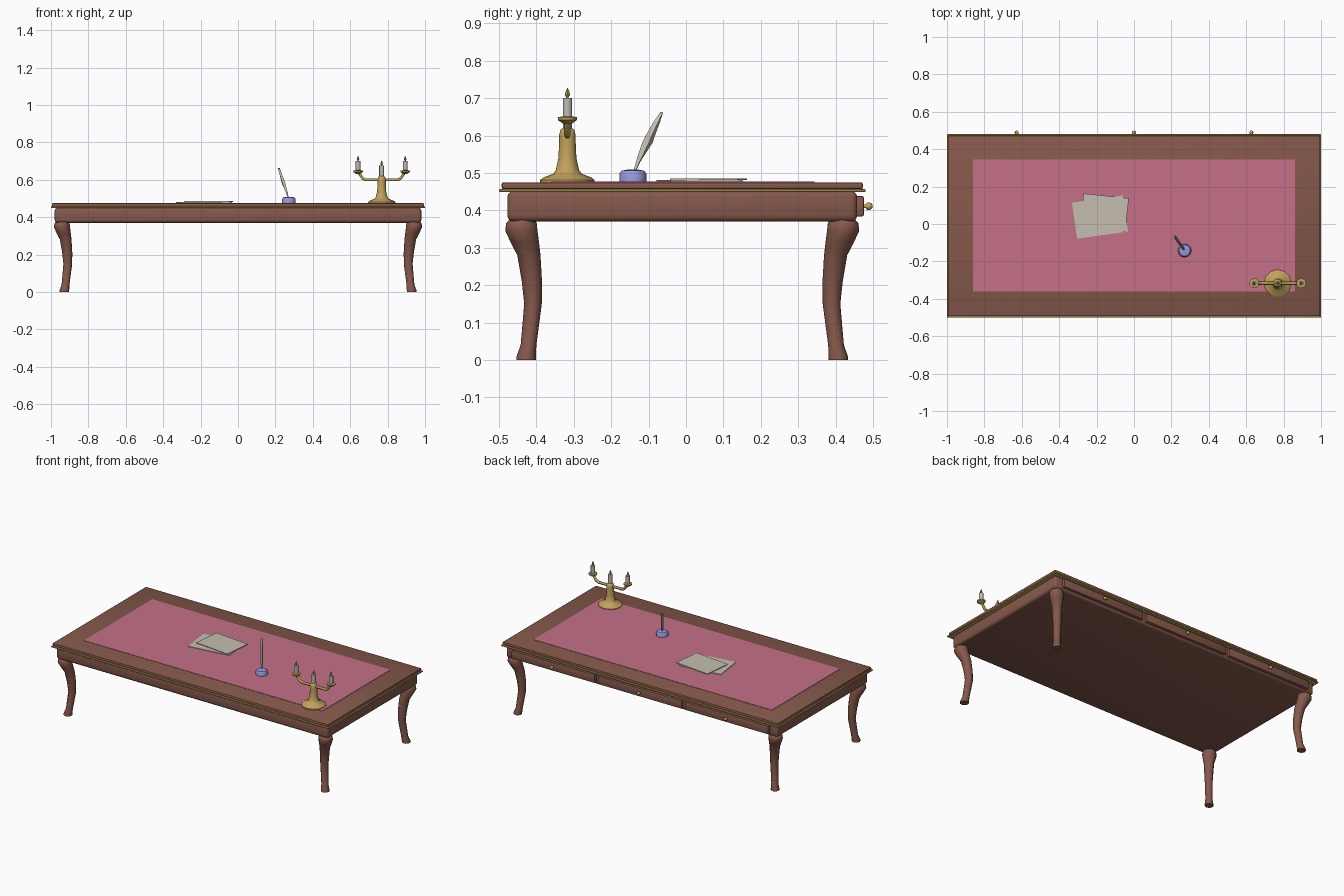
import bpy, bmesh, math
from mathutils import Vector, Matrix

if "Cube" in bpy.data.objects:
    bpy.data.objects.remove(bpy.data.objects["Cube"])

CY = -0.01  # table centre in y (knobs stick out at the back)


def mat(name, rgb):
    m = bpy.data.materials.new(name)
    m.diffuse_color = (*rgb, 1)
    m.use_nodes = True
    m.node_tree.nodes["Principled BSDF"].inputs["Base Color"].default_value = m.diffuse_color
    return m


WOOD = mat("brown wood", (0.235, 0.098, 0.07))
LEATHER = mat("pink leather", (0.56, 0.16, 0.25))
BRASS = mat("brass", (0.54, 0.36, 0.105))
PAPER = mat("paper", (0.56, 0.52, 0.43))
WAX = mat("candle wax", (0.52, 0.49, 0.45))
GLASS = mat("blue glass", (0.30, 0.32, 0.70))


def finish(name, bm, m, smooth=None):
    bmesh.ops.recalc_face_normals(bm, faces=bm.faces[:])
    me = bpy.data.meshes.new(name)
    bm.to_mesh(me)
    bm.free()
    ob = bpy.data.objects.new(name, me)
    bpy.context.collection.objects.link(ob)
    me.materials.append(m)
    if smooth:
        bpy.ops.object.select_all(action='DESELECT')
        ob.select_set(True)
        bpy.context.view_layer.objects.active = ob
        bpy.ops.object.shade_smooth_by_angle(angle=math.radians(smooth))
    return ob


def box(name, centre, size, m, bevel=0, segs=2, rot=0):
    bm = bmesh.new()
    bmesh.ops.create_cube(bm, size=1)
    bmesh.ops.scale(bm, vec=size, verts=bm.verts[:])
    if bevel:
        bmesh.ops.bevel(bm, geom=bm.edges[:], offset=bevel, segments=segs,
                        profile=0.5, affect='EDGES')
    bmesh.ops.transform(bm, verts=bm.verts[:], matrix=Matrix.Translation(centre) @
                        Matrix.Rotation(math.radians(rot), 4, 'Z'))
    return finish(name, bm, m, 40 if bevel else None)


def loft(name, rings, m, sides=12, smooth=40, axis='Z'):
    """Stack of circles (x, y, z, radius), capped; axis 'Y' or 'X' turns the circles."""
    bm = bmesh.new()
    loops = []
    for x, y, z, r in rings:
        loop = []
        for i in range(sides):
            a = 2 * math.pi * i / sides
            c, s = r * math.cos(a), r * math.sin(a)
            d = {'Z': (c, s, 0), 'Y': (c, 0, s), 'X': (0, c, s)}[axis]
            loop.append(bm.verts.new(Vector((x, y, z)) + Vector(d)))
        loops.append(loop)
    for a, b in zip(loops, loops[1:]):
        for i in range(sides):
            j = (i + 1) % sides
            bm.faces.new((a[i], a[j], b[j], b[i]))
    bm.faces.new(loops[0])
    bm.faces.new(loops[-1])
    return finish(name, bm, m, smooth)


def lathe(name, x, y, profile, m, sides=12):
    return loft(name, [(x, y, z, r) for r, z in profile], m, sides)


# Table top, trim, apron and writing surface
box("table_top", (0, CY, 0.4655), (1.99, 0.966, 0.019), WOOD, 0.006)
box("brass_trim", (0, CY, 0.4525), (2.0, 0.98, 0.008), BRASS, 0.002, 1)
box("apron", (0, CY, 0.411), (1.96, 0.935, 0.082), WOOD, 0.016, 3)
box("leather_inlay", (0, -0.008, 0.4755), (1.72, 0.704, 0.003), LEATHER)

# Curved legs, splayed along the diagonal of each corner: (height, y offset, radius)
LEG = [(0.0, 0.4175, 0.026), (0.008, 0.4175, 0.026), (0.04, 0.411, 0.021),
       (0.15, 0.399, 0.0235), (0.21, 0.402, 0.027), (0.28, 0.41, 0.031),
       (0.315, 0.421, 0.038), (0.345, 0.43, 0.043), (0.365, 0.43, 0.041),
       (0.376, 0.428, 0.034)]
for sx, side in ((-1, "left"), (1, "right")):
    for sy, end in ((-1, "front"), (1, "back")):
        loft(f"{end}_{side}_leg",
             [(sx * (o + 0.511), CY + sy * o, z, r) for z, o, r in LEG], WOOD, 12, 50)

# Back drawers with brass knobs
for i, x in enumerate((-0.627, 0, 0.627)):
    box(f"drawer_{i + 1}", (x, 0.463, 0.411), (0.60, 0.026, 0.054), WOOD, 0.005)
    knob = [(0.005, 0.472), (0.005, 0.480), (0.010, 0.484), (0.011, 0.490),
            (0.008, 0.496), (0.003, 0.499)]
    loft(f"knob_{i + 1}", [(x, y, 0.411, r) for r, y in knob], BRASS, 10, 50, 'Y')

# Candelabra body
CX, CYC = 0.768, -0.317
lathe("candelabra_stem", CX, CYC,
      [(0.073, 0.475), (0.073, 0.481), (0.064, 0.488), (0.038, 0.498), (0.031, 0.508),
       (0.024, 0.54), (0.022, 0.585), (0.022, 0.602), (0.018, 0.616), (0.012, 0.62)], BRASS)


def candle(name, x, z0, z1):
    lathe(name, x, CYC, [(0.013, z0), (0.013, z1)], WAX, 10)
    lathe(name + "_flame", x, CYC, [(0.002, z1), (0.007, z1 + 0.009),
          (0.005, z1 + 0.017), (0.001, z1 + 0.027)], BRASS, 8)


candle("middle_candle", CX, 0.615, 0.676)
for s, side in ((-1, "left"), (1, "right")):
    path = [(0, 0.600), (0.085, 0.600), (0.1, 0.606), (0.126, 0.642)]
    cu = bpy.data.curves.new("arm", 'CURVE')
    cu.dimensions = '3D'
    cu.bevel_depth, cu.bevel_resolution, cu.use_fill_caps = 0.0085, 1, True
    sp = cu.splines.new('POLY')
    sp.points.add(len(path) - 1)
    for p, (dx, z) in zip(sp.points, path):
        p.co = (CX + s * dx, CYC, z, 1)
    arm = bpy.data.objects.new(f"{side}_candle_arm", cu)
    bpy.context.collection.objects.link(arm)
    cu.materials.append(BRASS)
    x = CX + s * 0.126
    lathe(f"{side}_drip_pan", x, CYC, [(0.012, 0.632), (0.025, 0.641), (0.026, 0.649),
                                       (0.014, 0.651)], BRASS)
    candle(f"{side}_candle", x, 0.648, 0.70)

# Inkwell and quill
IX, IY = 0.271, -0.142
lathe("inkwell", IX, IY, [(0.036, 0.475), (0.036, 0.498), (0.030, 0.506), (0.014, 0.509)],
      GLASS, 12)
along = Vector((-0.57, 0.82, 0))   # lean direction
thick = Vector((0.82, 0.57, 0))
# (height, near edge, far edge) along the lean
QUILL = [(0.50, 0.0, 0.006), (0.535, 0.012, 0.028), (0.58, 0.030, 0.064),
         (0.60, 0.042, 0.072), (0.635, 0.066, 0.088), (0.663, 0.090, 0.099)]
bm = bmesh.new()
rows = []
for z, a, b in QUILL:
    base = Vector((IX, IY, z))
    t = 0.003 if z < 0.52 else 0.007
    mid = base + along * (a + b) / 2
    rows.append([bm.verts.new(p) for p in
                 (base + along * a, mid + thick * t, base + along * b, mid - thick * t)])
for p, q in zip(rows, rows[1:]):
    for i in range(4):
        bm.faces.new((p[i], p[(i + 1) % 4], q[(i + 1) % 4], q[i]))
bm.faces.new(rows[0])
bm.faces.new(rows[-1])
finish("quill", bm, PAPER)

# Two loose sheets
box("lower_sheet", (-0.182, 0.037, 0.4785), (0.275, 0.195, 0.004), PAPER, rot=8)
box("upper_sheet", (-0.158, 0.060, 0.4835), (0.243, 0.182, 0.004), PAPER, rot=-6)
